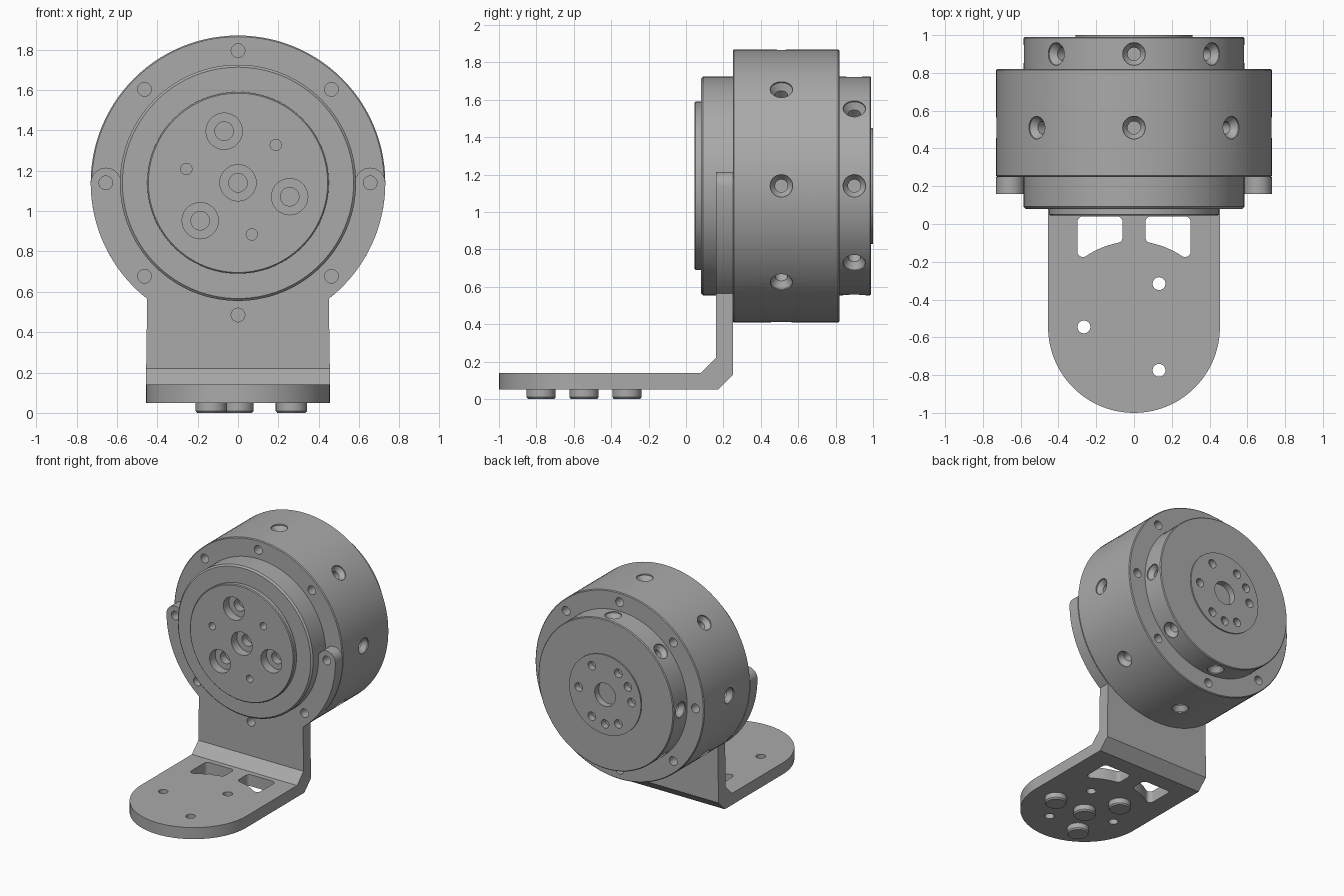
import bpy, bmesh
from math import sin, cos, acos, radians, degrees, pi
from mathutils import Vector, Matrix

if "Cube" in bpy.data.objects:
    bpy.data.objects.remove(bpy.data.objects["Cube"])

AXIS_Z = 1.14          # height of the actuator axis
PAD_Y = -0.545         # centre of the rounded mounting pad
RIM, STEP, CAP = 0.73, 0.585, 0.45
BOLT_RING, HOLE = 0.655, 0.034
BACK, FRONT, UP = Vector((0, 1, 0)), Vector((0, -1, 0)), Vector((0, 0, 1))

GREY = (0.40, 0.40, 0.40, 1)
metal = bpy.data.materials.new("grey metal")
metal.use_nodes = True
metal.diffuse_color = GREY
metal.node_tree.nodes["Principled BSDF"].inputs["Base Color"].default_value = GREY


def lathe(bm, profile, origin, direction, segs=28):
    """Revolve (radius, distance) points about a direction; both ends are closed."""
    turn = direction.to_track_quat('Z', 'Y').to_matrix().to_4x4()
    place = Matrix.Translation(origin) @ turn
    rings = []
    for r, h in profile:
        rings.append([bm.verts.new(place @ Vector((r * cos(2 * pi * i / segs),
                                                   r * sin(2 * pi * i / segs), h)))
                      for i in range(segs)])
    for a, b in zip(rings, rings[1:]):
        for i in range(segs):
            j = (i + 1) % segs
            bm.faces.new((a[i], a[j], b[j], b[i]))
    bm.faces.new(rings[0][::-1])
    bm.faces.new(rings[-1])


def prism(bm, outline, place, low, high):
    """Extrude a 2D outline between two heights; place maps (u, v, height) to a point."""
    a = [bm.verts.new(place(u, v, low)) for u, v in outline]
    b = [bm.verts.new(place(u, v, high)) for u, v in outline]
    bm.faces.new(a[::-1])
    bm.faces.new(b)
    for i in range(len(a)):
        j = (i + 1) % len(a)
        bm.faces.new((a[i], a[j], b[j], b[i]))


def arc(cx, cy, r, start, end, n=8):
    return [(cx + r * cos(radians(start + (end - start) * i / n)),
             cy + r * sin(radians(start + (end - start) * i / n))) for i in range(n + 1)]


def finish(name, bm):
    bmesh.ops.recalc_face_normals(bm, faces=bm.faces)
    mesh = bpy.data.meshes.new(name)
    bm.to_mesh(mesh)
    bm.free()
    obj = bpy.data.objects.new(name, mesh)
    bpy.context.collection.objects.link(obj)
    mesh.materials.append(metal)
    return obj


def select(obj):
    bpy.ops.object.select_all(action='DESELECT')
    obj.select_set(True)
    bpy.context.view_layer.objects.active = obj


def cut(obj, cutter_bm):
    cutter = finish("cutter", cutter_bm)
    mod = obj.modifiers.new("holes", 'BOOLEAN')
    mod.operation, mod.solver, mod.object = 'DIFFERENCE', 'EXACT', cutter
    mod.use_self = True
    select(obj)
    bpy.ops.object.modifier_apply(modifier=mod.name)
    bpy.data.objects.remove(cutter)


def smooth(obj):
    select(obj)
    bpy.ops.object.shade_smooth_by_angle(angle=radians(30))


def on_axis(radius, degree, y):
    a = radians(degree)
    return Vector((radius * cos(a), y, AXIS_Z + radius * sin(a)))


def hole(bm, origin, direction, r, depth):
    lathe(bm, [(r, -0.02), (r, depth)], origin, direction)


def countersunk(bm, radius, degree, y, depth):
    start = on_axis(radius, degree, y)
    inward = (Vector((0, y, AXIS_Z)) - start).normalized()
    lathe(bm, [(0.06, -0.02), (0.06, 0.01), (HOLE, 0.045), (HOLE, depth)], start, inward)


def turned_part(name, profile, segs=112):
    bm = bmesh.new()
    lathe(bm, profile, Vector((0, 0, AXIS_Z)), BACK, segs)
    return finish(name, bm)


EIGHT = range(0, 360, 45)
C = 0.006   # edge chamfer

# Main drum with bolt holes in both faces and countersunk holes round the rim
drum = turned_part("drum_housing", [(RIM - C, 0.25), (RIM, 0.25 + C),
                                    (RIM, 0.82 - C), (RIM - C, 0.82)])
bm = bmesh.new()
for d in EIGHT:
    hole(bm, on_axis(BOLT_RING, d, 0.25), BACK, HOLE, 0.12)
    hole(bm, on_axis(BOLT_RING, d, 0.82), FRONT, HOLE, 0.12)
    countersunk(bm, RIM, d, 0.51, 0.25)
cut(drum, bm)
smooth(drum)

# Front flange and output cap
flange = turned_part("front_flange", [(CAP - C, 0.045), (CAP, 0.045 + C), (CAP, 0.08),
                                      (STEP - 2 * C, 0.08), (STEP, 0.08 + 2 * C),
                                      (STEP, 0.25)])
bm = bmesh.new()
sockets = [on_axis(0, 0, 0.045)] + [on_axis(0.265, d, 0.045) for d in (105, 225, 345)]
for p in sockets:
    lathe(bm, [(0.09, -0.02), (0.09, 0.07), (0.046, 0.07), (0.046, 0.13)], p, BACK)
for d in (45, 165, 285):
    hole(bm, on_axis(0.265, d, 0.045), BACK, 0.028, 0.1)
cut(flange, bm)
smooth(flange)

# Rear hub with raised disc, central bore and bolt pattern
hub = turned_part("rear_hub", [(STEP, 0.82), (STEP, 0.99 - C), (STEP - C, 0.99),
                               (0.31, 0.99), (0.31, 1.0)])
bm = bmesh.new()
hole(bm, on_axis(0, 0, 1.0), FRONT, 0.09, 0.05)
for d in (0, 60, 120, 150, 180, 240, 270, 300):
    hole(bm, on_axis(0.228, d, 1.0), FRONT, 0.033, 0.05)
for d in EIGHT:
    countersunk(bm, STEP, d, 0.9, STEP + 0.02 if d == 90 else STEP - 0.03 if d == 270 else 0.2)
cut(hub, bm)
smooth(hub)

# Bracket upright: cradle round the flange with a lug on each side
corner = degrees(acos(CAP / RIM))
half = [(0.455, 0.22)] + arc(0, AXIS_Z, RIM, -corner, 0, 20)
half += arc(BOLT_RING, AXIS_Z, 0.075, 0, 180, 16)[1:]
half += arc(0, AXIS_Z, 0.58, 0, -90, 32)[1:]
outline = half + [(-x, z) for x, z in reversed(half[:-1])]
bm = bmesh.new()
prism(bm, outline, lambda x, z, y: (x, y, z), 0.16, 0.25)
upright = finish("bracket_upright", bm)
bm = bmesh.new()
for d in range(180, 361, 45):
    hole(bm, on_axis(BOLT_RING, d, 0.16), BACK, HOLE, 0.12)
cut(upright, bm)
smooth(upright)

# Bracket bend
bm = bmesh.new()
prism(bm, [(0.08, 0.05), (0.17, 0.05), (0.25, 0.13), (0.25, 0.22), (0.16, 0.22), (0.08, 0.14)],
      lambda y, z, x: (x, y, z), -0.455, 0.455)
finish("bracket_bend", bm)

# Bracket base: rounded plate with two windows and three holes
bm = bmesh.new()
prism(bm, [(0.455, 0.08)] + arc(0, PAD_Y, 0.455, 0, -180, 48) + [(-0.455, 0.08)],
      lambda x, y, z: (x, y, z), 0.05, 0.14)
base = finish("bracket_base", bm)
window = (arc(0.27, 0.01, 0.03, 0, 90, 5) + arc(0.09, 0.01, 0.03, 90, 180, 5)
          + arc(0.09, -0.07, 0.03, 180, 259, 5) + arc(0, PAD_Y, 0.453, 78, 57, 8)
          + arc(0.27, -0.145, 0.03, 237, 360, 6))
bm = bmesh.new()
for side in (1, -1):
    prism(bm, window, lambda x, y, z: (side * x, y, z), 0, 0.2)


def on_pad(degree, z):
    return Vector((0.265 * cos(radians(degree)), PAD_Y + 0.265 * sin(radians(degree)), z))


for d in (60, 180, 300):
    hole(bm, on_pad(d, 0.05), UP, HOLE, 0.12)
cut(base, bm)
smooth(base)

# Round feet under the pad
places = [Vector((0, PAD_Y, 0))] + [on_pad(d, 0) for d in (0, 120, 240)]
for i, p in enumerate(places):
    bm = bmesh.new()
    lathe(bm, [(0.07, 0), (0.078, 0.01), (0.078, 0.055)], p, UP, 40)
    smooth(finish(f"foot_{i + 1}", bm))
